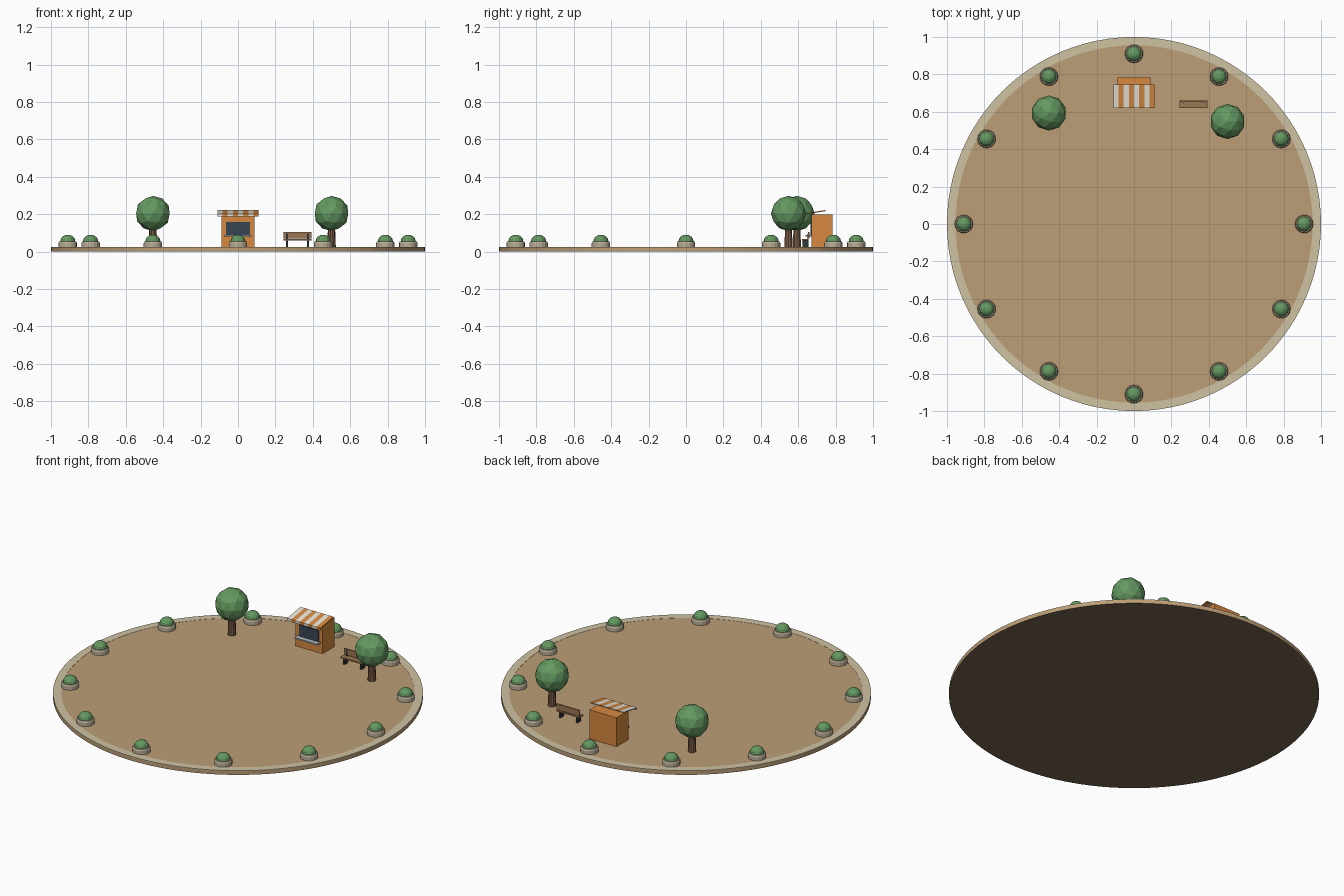
import bpy, bmesh, math
from mathutils import Matrix

if "Cube" in bpy.data.objects:
    bpy.data.objects.remove(bpy.data.objects["Cube"])


def material(name, rgb):
    m = bpy.data.materials.new(name)
    m.diffuse_color = (*rgb, 1)
    m.use_nodes = True
    m.node_tree.nodes["Principled BSDF"].inputs["Base Color"].default_value = m.diffuse_color
    return m


EARTH = material("earth", (0.50, 0.34, 0.18))
SOIL = material("soil", (0.18, 0.13, 0.08))
STONE = material("stone", (0.62, 0.54, 0.36))
PLANTER = material("planter_stone", (0.50, 0.43, 0.31))
LEAF = material("leaf", (0.13, 0.32, 0.12))
BARK = material("bark", (0.20, 0.11, 0.06))
ORANGE = material("orange", (0.68, 0.25, 0.05))
CREAM = material("cream", (0.82, 0.79, 0.70))
GLASS = material("dark_window", (0.04, 0.06, 0.09))
METAL = material("counter_grey", (0.45, 0.48, 0.50))
IRON = material("iron", (0.03, 0.035, 0.04))
WOOD = material("bench_wood", (0.33, 0.18, 0.09))
TOP = 0.024


def finish(name, bm, *mats):
    bmesh.ops.recalc_face_normals(bm, faces=bm.faces)
    me = bpy.data.meshes.new(name)
    bm.to_mesh(me)
    bm.free()
    for m in mats:
        me.materials.append(m)
    ob = bpy.data.objects.new(name, me)
    bpy.context.collection.objects.link(ob)
    return ob


def box(name, x, y, z, mat):
    """Box from (min, max) pairs."""
    bm = bmesh.new()
    size = [b - a for a, b in (x, y, z)]
    mid = [(a + b) / 2 for a, b in (x, y, z)]
    bmesh.ops.create_cube(bm, size=1, matrix=Matrix.Translation(mid) @ Matrix.Diagonal((*size, 1)))
    return finish(name, bm, mat)


def lathe(name, profile, sides, mat, at=(0, 0, 0), closed=False):
    """Revolve an (r, z) profile around z."""
    bm = bmesh.new()
    rings = [[bm.verts.new((at[0] + r * math.cos(2 * math.pi * i / sides),
                            at[1] + r * math.sin(2 * math.pi * i / sides), at[2] + z))
              for i in range(sides)] for r, z in profile]
    pairs = list(zip(rings, rings[1:])) + ([(rings[-1], rings[0])] if closed else [])
    for a, b in pairs:
        for i in range(sides):
            j = (i + 1) % sides
            bm.faces.new((a[i], a[j], b[j], b[i]))
    if not closed:
        bm.faces.new(rings[0])
        bm.faces.new(rings[-1])
    return finish(name, bm, mat)


def prism(name, profile, x, mat):
    """Extrude a (y, z) profile along x."""
    bm = bmesh.new()
    a, b = [[bm.verts.new((px, y, z)) for y, z in profile] for px in x]
    n = len(profile)
    for i in range(n):
        j = (i + 1) % n
        bm.faces.new((a[i], a[j], b[j], b[i]))
    bm.faces.new(a)
    bm.faces.new(b)
    return finish(name, bm, mat)


# Round plaza with stone border
plaza = lathe("plaza_floor", [(1, 0), (1, 0.021), (0.955, 0.021), (0.955, TOP)], 96, EARTH)
plaza.data.materials.append(SOIL)
for f in plaza.data.polygons:
    if f.normal.z < -0.9:
        f.material_index = 1
lathe("plaza_border", [(0.955, 0.021), (1, 0.021), (1, 0.025), (0.955, 0.025)], 96, STONE, closed=True)

# Ring of twelve planters with domed bushes
for k in range(12):
    a = math.radians(30 * k)
    p = (0.91 * math.cos(a), 0.91 * math.sin(a), TOP)
    lathe("planter", [(0.049, 0), (0.049, 0.022), (0.045, 0.030)], 16, PLANTER, p)
    bm = bmesh.new()
    bmesh.ops.create_uvsphere(bm, u_segments=12, v_segments=8, radius=0.04,
                              matrix=Matrix.Translation((p[0], p[1], 0.056)) @ Matrix.Diagonal((1, 1, 0.85, 1)))
    bmesh.ops.bisect_plane(bm, geom=bm.verts[:] + bm.edges[:] + bm.faces[:],
                           plane_co=(0, 0, 0.045), plane_no=(0, 0, 1), clear_inner=True)
    finish("planter_bush", bm, LEAF)

# Two trees
for x, y in ((-0.455, 0.593), (0.5, 0.548)):
    lathe("tree_trunk", [(0.023, 0), (0.019, 0.11)], 10, BARK, (x, y, TOP))
    bm = bmesh.new()
    bmesh.ops.create_icosphere(bm, subdivisions=2, radius=0.094, matrix=Matrix.Translation((x, y, 0.204)))
    finish("tree_crown", bm, LEAF)

# Kiosk body, window and counter
box("kiosk_body", (-0.089, 0.089), (0.67, 0.782), (TOP, 0.197), ORANGE)
box("kiosk_window", (-0.065, 0.065), (0.666, 0.672), (0.088, 0.157), GLASS)
box("kiosk_counter", (-0.075, 0.075), (0.638, 0.672), (0.082, 0.090), METAL)

# Striped sloping awning with a short front valance
awning = [(0.745, 0.222), (0.62, 0.202), (0.62, 0.187), (0.624, 0.187), (0.624, 0.197), (0.745, 0.216)]
n = 8
w = 0.22 / n
for i in range(n):
    prism("awning_stripe", awning, (-0.11 + i * w, -0.11 + (i + 1) * w), ORANGE if i % 2 else CREAM)

# Bench
box("bench_seat", (0.242, 0.394), (0.620, 0.656), (0.058, 0.066), WOOD)
box("bench_back", (0.242, 0.394), (0.652, 0.659), (0.070, 0.105), WOOD)
for x in (0.262, 0.374):
    box("bench_leg", (x - 0.005, x + 0.005), (0.624, 0.654), (TOP, 0.058), IRON)
    box("bench_back_support", (x - 0.005, x + 0.005), (0.649, 0.653), (0.06, 0.098), IRON)
